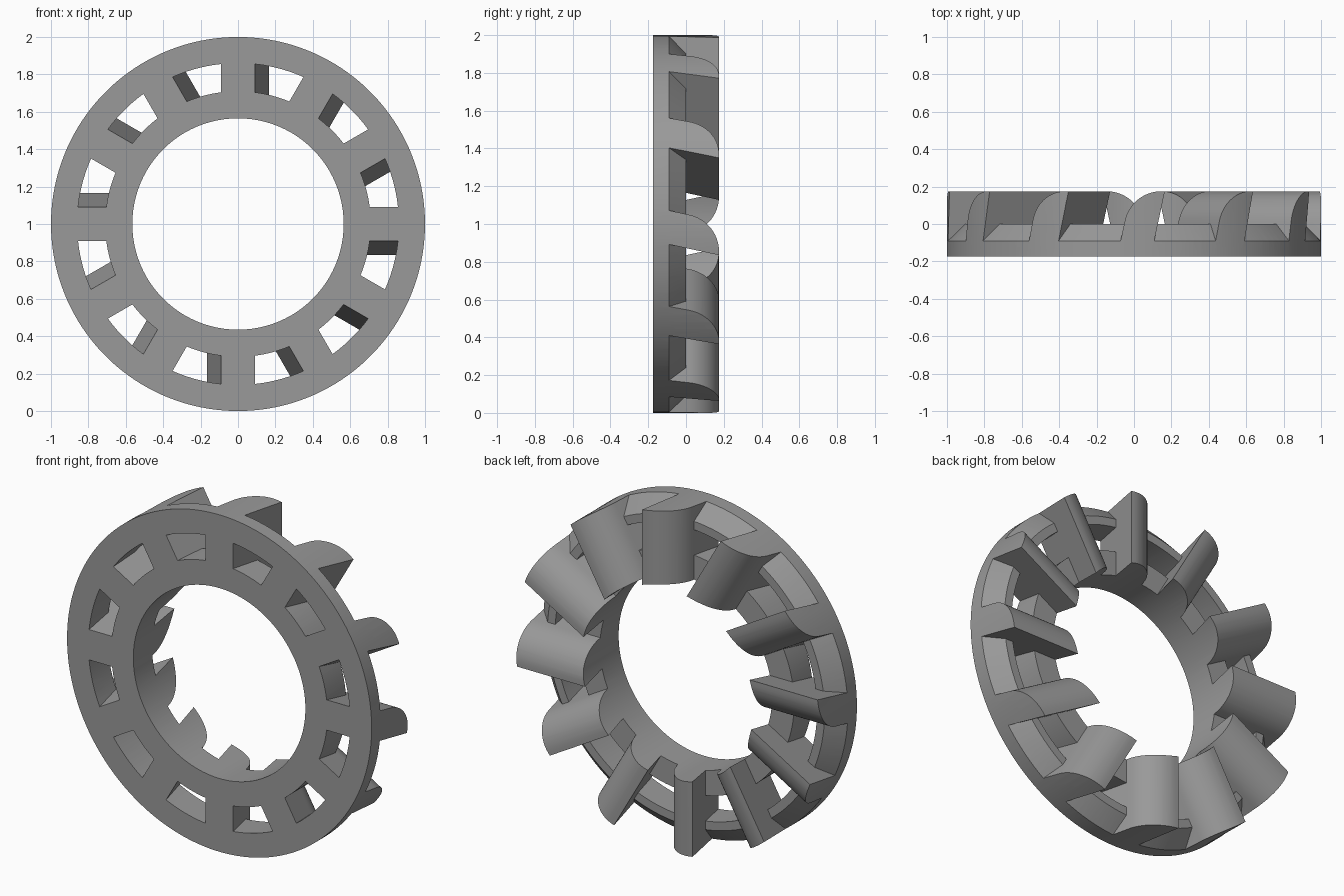
import bpy, bmesh, math

if "Cube" in bpy.data.objects:
    bpy.data.objects.remove(bpy.data.objects["Cube"])

TEETH = 12
R_IN, R_OUT = 0.565, 1.0
FRONT, BACK = -0.175, 0.175
SLANT = 0.214            # sideways lean of each tooth per unit depth
HALF = 0.09              # half width of a spoke at the front

grey = bpy.data.materials.new("mid grey")
grey.diffuse_color = (0.32, 0.32, 0.32, 1)
grey.use_nodes = True
grey.node_tree.nodes["Principled BSDF"].inputs["Base Color"].default_value = grey.diffuse_color


def make_object(name, bm):
    bmesh.ops.recalc_face_normals(bm, faces=bm.faces)
    mesh = bpy.data.meshes.new(name)
    bm.to_mesh(mesh)
    bm.free()
    mesh.materials.append(grey)
    obj = bpy.data.objects.new(name, mesh)
    bpy.context.collection.objects.link(obj)
    return obj


def revolve(bm, profile, steps=144):
    """Closed (radius, depth) profile turned around the y axis."""
    rings = []
    for i in range(steps):
        a = 2 * math.pi * (i + 0.5) / steps
        rings.append([bm.verts.new((r * math.cos(a), y, 1 + r * math.sin(a)))
                      for r, y in profile])
    n = len(profile)
    for i in range(steps):
        p, q = rings[i], rings[(i + 1) % steps]
        for j in range(n):
            k = (j + 1) % n
            bm.faces.new((p[j], p[k], q[k], q[j]))


def prism(bm, profile, r0, r1, a):
    """(sideways, depth) profile extruded radially at angle a."""
    c, s = math.cos(a), math.sin(a)
    ends = [[bm.verts.new((r * c + u * s, y, 1 + r * s - u * c))
             for u, y in profile] for r in (r0, r1)]
    n = len(profile)
    for j in range(n):
        k = (j + 1) % n
        bm.faces.new((ends[0][j], ends[0][k], ends[1][k], ends[1][j]))
    bm.faces.new(ends[0])
    bm.faces.new(ends[1])


def boolean(obj, other, operation):
    mod = obj.modifiers.new(operation.lower(), 'BOOLEAN')
    mod.operation, mod.solver, mod.object = operation, 'EXACT', other
    bpy.context.view_layer.objects.active = obj
    bpy.ops.object.modifier_apply(modifier=mod.name)
    bpy.data.objects.remove(other)


# Inner and outer rims, oversized; the outer one has a 45 degree back bevel
bm = bmesh.new()
revolve(bm, [(0.45, -0.3), (0.71, -0.3), (0.71, 0), (0.45, 0)])
revolve(bm, [(0.86, -0.3), (1.2, -0.3), (1.2, -0.29), (0.91, 0), (0.86, 0)])
ring = make_object("toothed_ring", bm)

# Slanted teeth with one rounded shoulder, running through as spokes
lean = lambda y: SLANT * (y - FRONT)
rad = 0.2
cy = BACK - rad
cu = rad * math.hypot(1, SLANT) + SLANT * cy - HALF - SLANT * FRONT
start = math.pi - math.atan(SLANT)
profile = [(HALF + lean(-0.25), -0.25), (HALF + lean(BACK), BACK)]
for i in range(17):
    t = math.pi / 2 + (start - math.pi / 2) * i / 16
    profile.append((cu + rad * math.cos(t), cy + rad * math.sin(t)))
profile.append((-HALF + lean(-0.25), -0.25))
bm = bmesh.new()
for i in range(TEETH):
    prism(bm, profile, 0.5, 1.15, 2 * math.pi * i / TEETH)
teeth = make_object("teeth", bm)

# Turned blank that trims bore, rim and front face
bm = bmesh.new()
revolve(bm, [(R_IN, FRONT), (R_OUT, FRONT), (R_OUT, 0.3), (R_IN, 0.3)])
blank = make_object("blank", bm)

boolean(ring, teeth, 'UNION')
boolean(ring, blank, 'INTERSECT')

bpy.ops.object.select_all(action='DESELECT')
ring.select_set(True)
bpy.context.view_layer.objects.active = ring
bpy.ops.object.shade_smooth_by_angle(angle=math.radians(25))
